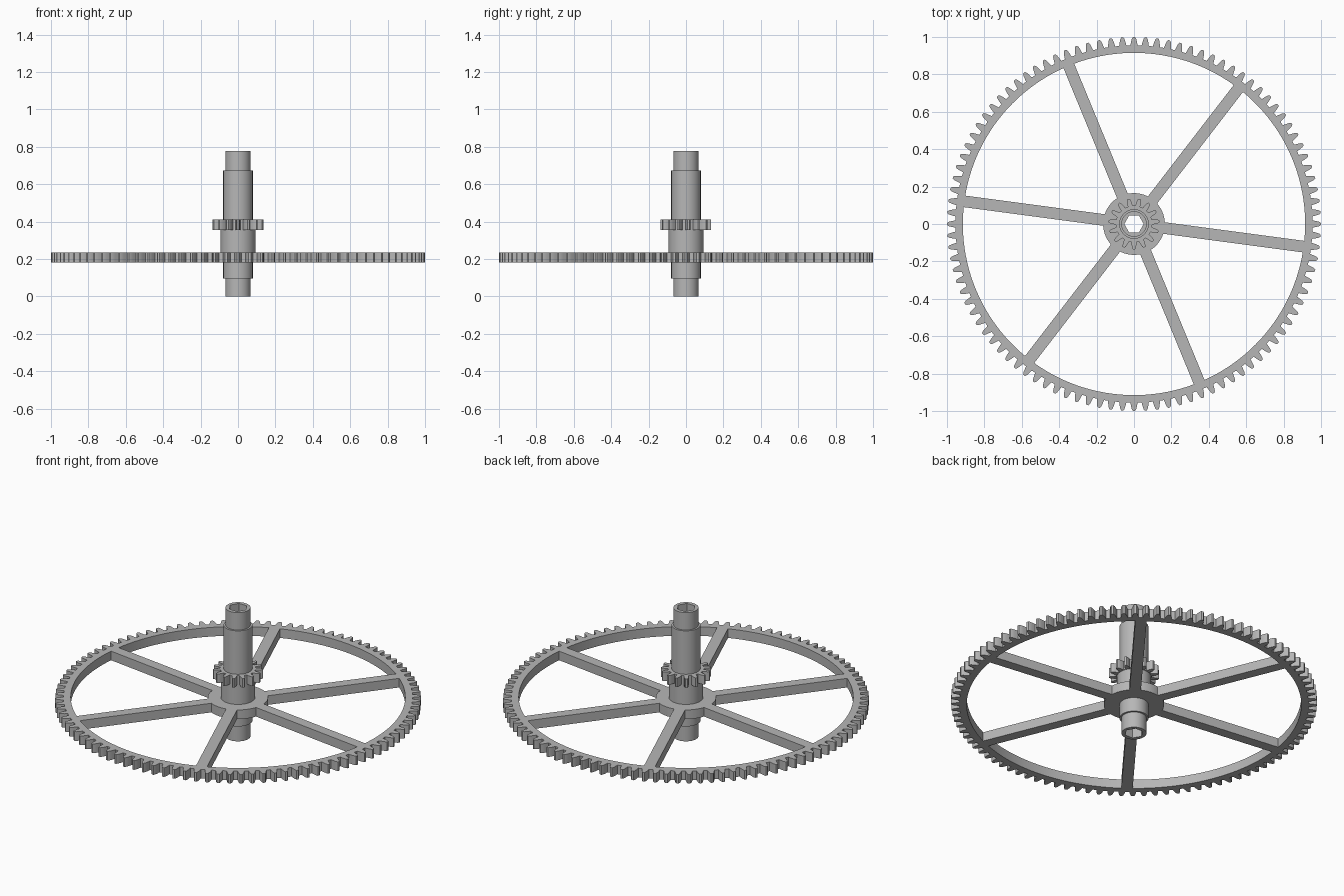
import bpy, bmesh
from math import sin, cos, asin, radians, pi

cube = bpy.data.objects.get("Cube")
if cube:
    bpy.data.objects.remove(cube, do_unlink=True)

grey = bpy.data.materials.new("plain grey")
grey.use_nodes = True
colour = (0.47, 0.47, 0.47, 1)
grey.diffuse_color = colour
grey.node_tree.nodes["Principled BSDF"].inputs["Base Color"].default_value = colour


def polar(r, a):
    return r * cos(a), r * sin(a)


def arc(r, a0, a1, n):
    return [polar(r, a0 + (a1 - a0) * i / n) for i in range(n + 1)]


def finish(name, mesh):
    """Add the mesh to the scene, shaded smooth with sharp corners."""
    mesh.materials.clear()
    mesh.materials.append(grey)
    obj = bpy.data.objects.new(name, mesh)
    bpy.context.collection.objects.link(obj)
    bpy.ops.object.select_all(action="DESELECT")
    obj.select_set(True)
    bpy.context.view_layer.objects.active = obj
    bpy.ops.object.shade_smooth_by_angle(angle=radians(30))
    return obj


def plate(name, outlines, z0, z1):
    """Extrude a flat outline with holes between two heights."""
    curve = bpy.data.curves.new(name, "CURVE")
    curve.dimensions = "2D"
    curve.fill_mode = "BOTH"
    curve.extrude = (z1 - z0) / 2
    for points in outlines:
        spline = curve.splines.new("POLY")
        spline.points.add(len(points) - 1)
        for p, (x, y) in zip(spline.points, points):
            p.co = (x, y, 0, 1)
        spline.use_cyclic_u = True
    helper = bpy.data.objects.new("outline_helper", curve)
    bpy.context.collection.objects.link(helper)
    depsgraph = bpy.context.evaluated_depsgraph_get()
    mesh = bpy.data.meshes.new_from_object(helper.evaluated_get(depsgraph))
    bpy.data.objects.remove(helper, do_unlink=True)
    bm = bmesh.new()
    bm.from_mesh(mesh)
    bmesh.ops.remove_doubles(bm, verts=bm.verts, dist=0.00005)
    bmesh.ops.recalc_face_normals(bm, faces=bm.faces)
    bmesh.ops.translate(bm, verts=bm.verts, vec=(0, 0, (z0 + z1) / 2))
    bm.to_mesh(mesh)
    bm.free()
    return finish(name, mesh)


def gear_outline(count, root, tip, phase=0):
    """Tapered teeth with softened tips; offsets are fractions of a pitch."""
    half = [(0.32, 0), (0.25, 0.45), (0.18, 0.8), (0.09, 1)]
    tooth = [(-f, h) for f, h in half] + [(f, h) for f, h in reversed(half)]
    pitch = 2 * pi / count
    return [polar(root + (tip - root) * h, phase + (i + f) * pitch)
            for i in range(count) for f, h in tooth]


# Large wheel: toothed rim, six spokes and hub in one plate
HUB, RIM, SPOKE = 0.165, 0.915, 0.031
windows = []
for k in range(6):
    a0 = radians(52.4 + 60 * k)
    a1 = a0 + pi / 3
    di, do = asin(SPOKE / HUB), asin(SPOKE / RIM)
    windows.append(arc(RIM, a0 + do, a1 - do, 24)
                   + arc(HUB, a1 - di, a0 + di, 8))
bore = arc(0.075, 0, 2 * pi, 48)[:-1]
plate("large_wheel", [gear_outline(100, 0.955, 1.0, pi / 2)] + windows + [bore],
      0.18, 0.235)

# Small pinion
plate("pinion", [gear_outline(15, 0.098, 0.137, -pi / 2), bore], 0.355, 0.41)

# Stepped shaft with a hexagonal bore through it
SIDES, HEX = 48, 0.052
steps = [(0.068, 0), (0.068, 0.095), (0.079, 0.095), (0.079, 0.2),
         (0.094, 0.2), (0.094, 0.38), (0.079, 0.38), (0.079, 0.672),
         (0.068, 0.672), (0.068, 0.777)]
bm = bmesh.new()


def ring(radius, z):
    return [bm.verts.new((*polar(radius(a), a), z))
            for a in (2 * pi * i / SIDES for i in range(SIDES))]


def hexagon(a):
    return HEX * cos(pi / 6) / cos(a % (pi / 3) - pi / 6)


rings = [ring(lambda a, r=r: r, z) for r, z in steps]
rings += [ring(hexagon, 0.777), ring(hexagon, 0)]
for lower, upper in zip(rings, rings[1:] + rings[:1]):
    for i in range(SIDES):
        j = (i + 1) % SIDES
        bm.faces.new((lower[i], lower[j], upper[j], upper[i]))
bmesh.ops.recalc_face_normals(bm, faces=bm.faces)
shaft_mesh = bpy.data.meshes.new("shaft")
bm.to_mesh(shaft_mesh)
bm.free()
finish("shaft", shaft_mesh)
